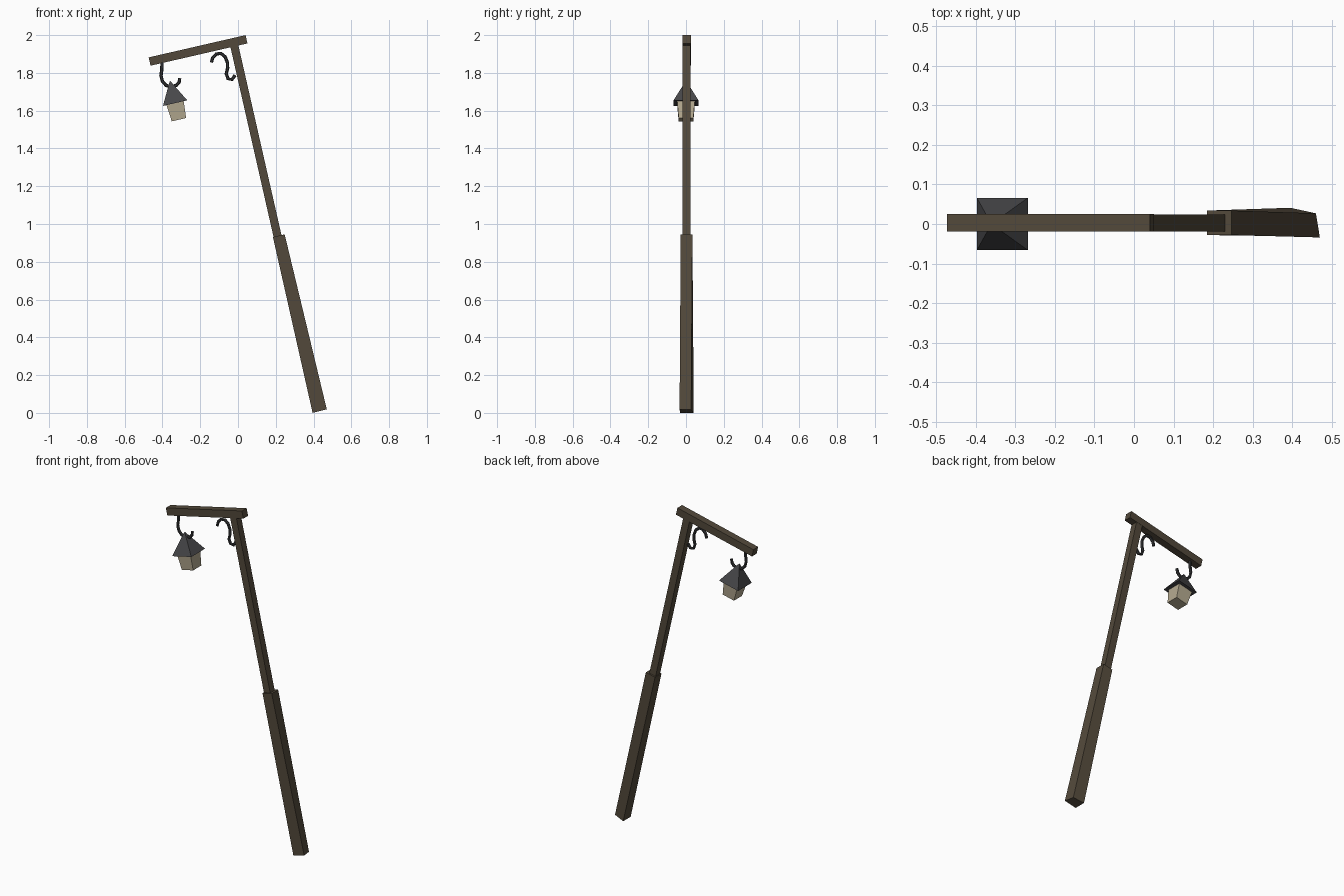
import bpy, bmesh, math
from mathutils import Vector

if "Cube" in bpy.data.objects:
    bpy.data.objects.remove(bpy.data.objects["Cube"])


def material(name, rgb):
    m = bpy.data.materials.new(name)
    m.diffuse_color = (*rgb, 1)
    m.use_nodes = True
    m.node_tree.nodes["Principled BSDF"].inputs["Base Color"].default_value = m.diffuse_color
    return m


WOOD = material("dark_wood", (0.085, 0.066, 0.043))
IRON = material("dark_iron", (0.062, 0.062, 0.066))
HOOK = material("black_iron", (0.035, 0.036, 0.038))
GLASS = material("pale_glass", (0.46, 0.40, 0.28))

TILT = math.radians(13)
ALONG = Vector((math.cos(TILT), 0, math.sin(TILT)))   # tilted "right"
UP = Vector((-math.sin(TILT), 0, math.cos(TILT)))     # tilted "up"
SIDE = Vector((0, 1, 0))


def loft(name, rings, mat):
    """Skin a closed solid through rings with equal point counts."""
    bm = bmesh.new()
    vr = [[bm.verts.new(p) for p in r] for r in rings]
    n = len(vr[0])
    for a, b in zip(vr, vr[1:]):
        for i in range(n):
            j = (i + 1) % n
            bm.faces.new((a[i], a[j], b[j], b[i]))
    bm.faces.new(vr[0])
    bm.faces.new(vr[-1])
    bmesh.ops.remove_doubles(bm, verts=bm.verts, dist=1e-5)
    bmesh.ops.recalc_face_normals(bm, faces=bm.faces)
    me = bpy.data.meshes.new(name)
    bm.to_mesh(me)
    bm.free()
    me.materials.append(mat)
    ob = bpy.data.objects.new(name, me)
    bpy.context.collection.objects.link(ob)
    return ob


def square(center, half):
    """Square ring lying across the tilted up axis."""
    c = Vector(center)
    return [c + ALONG * sx * half + SIDE * sy * half
            for sx, sy in ((-1, -1), (1, -1), (1, 1), (-1, 1))]


def hook(name, path, radius=0.009, sides=6):
    """Bent rod along points in the xz plane."""
    pts = [Vector((x, 0.002, z)) for x, z in path]
    rings = []
    for i, p in enumerate(pts):
        t = (pts[min(i + 1, len(pts) - 1)] - pts[max(i - 1, 0)]).normalized()
        nrm = Vector((-t.z, 0, t.x))
        rings.append([p + radius * (nrm * math.cos(a) + SIDE * math.sin(a))
                      for a in (math.tau * k / sides for k in range(sides))])
    return loft(name, rings, HOOK)


# leaning post: thin upper part and thicker, slightly crooked lower part
loft("upper_post", [square((0.222, 0.003, 0.88), 0.0215),
                    square((-0.021, 0.003, 1.95), 0.0215)], WOOD)
loft("lower_post", [
    [(0.395, -0.031, 0.0), (0.470, -0.034, 0.019), (0.460, 0.027, 0.017), (0.395, 0.041, 0.0)],
    [(0.185, -0.028, 0.931), (0.247, -0.028, 0.945), (0.247, 0.034, 0.945), (0.185, 0.034, 0.931)],
], WOOD)

# cross beam
def beam_end(x, z):
    c = Vector((x, 0.003, z))
    return [c + UP * a * 0.0225 + SIDE * b * 0.0225
            for a, b in ((-1, -1), (1, -1), (1, 1), (-1, 1))]


loft("cross_beam", [beam_end(-0.468, 1.860), beam_end(0.045, 1.978)], WOOD)

# lantern: pyramid roof over a tapered glass body
base = Vector((-0.333, 0.0, 1.640))
apex = base + UP * 0.119
loft("lantern_roof", [square(base, 0.066), square(apex, 0.002)], IRON)
loft("lantern_body", [square(base + UP * 0.004, 0.047),
                      square(base - UP * 0.090, 0.039)], GLASS)

# hook carrying the lantern, and the empty curled hook by the post
hook("lantern_hook", [(-0.402, 1.862), (-0.403, 1.82), (-0.408, 1.785), (-0.400, 1.755),
                      (-0.380, 1.733), (-0.350, 1.727), (-0.325, 1.735),
                      (-0.311, 1.752), (-0.309, 1.772)])
hook("spare_hook", [(-0.141, 1.855), (-0.134, 1.880), (-0.115, 1.900), (-0.090, 1.903),
                    (-0.068, 1.885), (-0.056, 1.855), (-0.055, 1.825), (-0.062, 1.795),
                    (-0.053, 1.769), (-0.032, 1.765), (-0.015, 1.788)])
